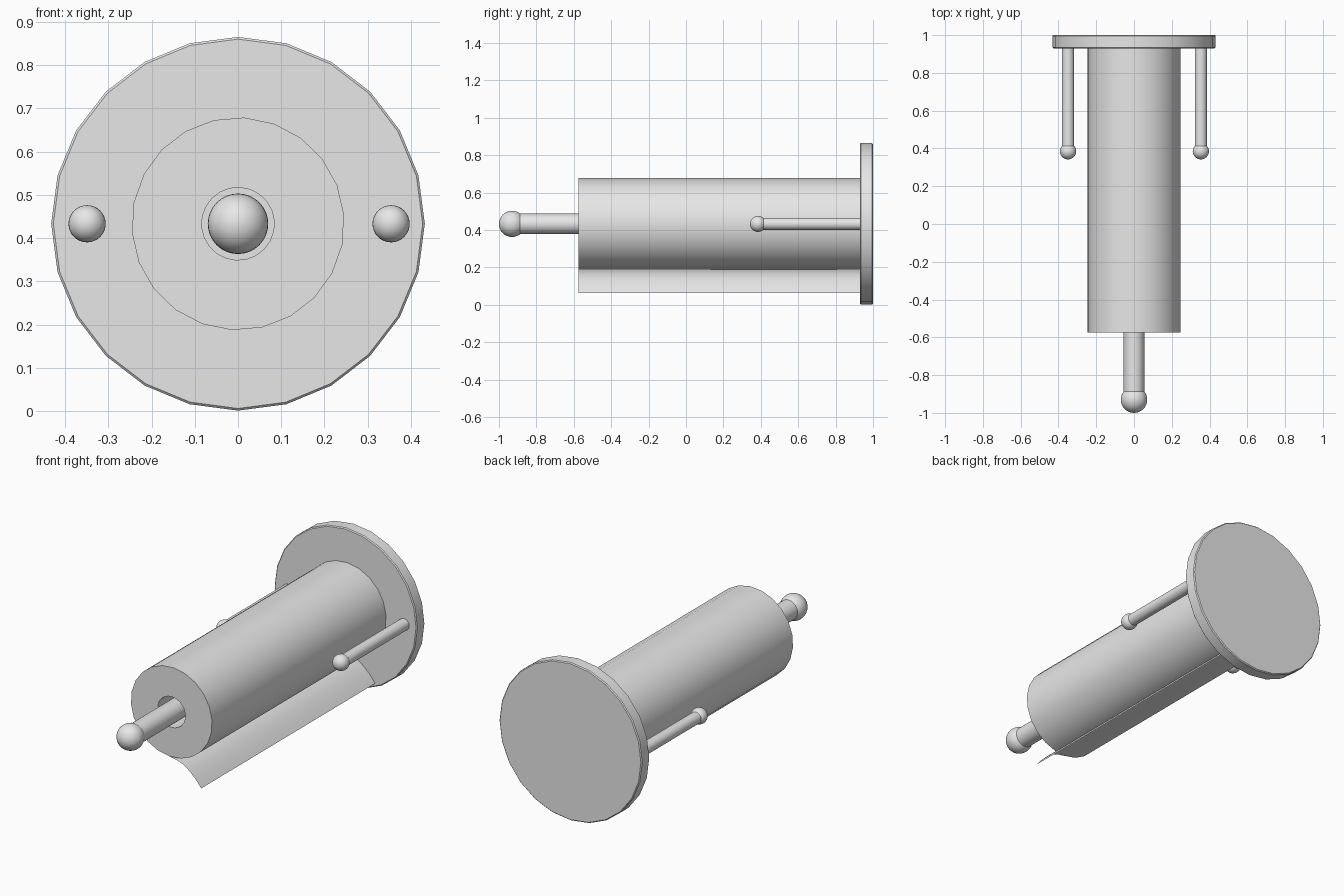
import bpy
import bmesh
from math import pi, sin, cos, radians
from mathutils import Matrix, Vector

cube = bpy.data.objects.get("Cube")
if cube:
    bpy.data.objects.remove(cube)

GREY = (0.8, 0.8, 0.8, 1.0)
CENTRE_Z = 0.433
ROLL_FRONT, PLATE_FRONT, PLATE_BACK = -0.575, 0.93, 1.0

grey = bpy.data.materials.new("plain grey")
grey.diffuse_color = GREY
grey.use_nodes = True
grey.node_tree.nodes["Principled BSDF"].inputs["Base Color"].default_value = GREY


def finish(name, bm):
    mesh = bpy.data.meshes.new(name)
    bm.to_mesh(mesh)
    bm.free()
    mesh.materials.append(grey)
    obj = bpy.data.objects.new(name, mesh)
    bpy.context.collection.objects.link(obj)
    bpy.ops.object.select_all(action='DESELECT')
    obj.select_set(True)
    bpy.context.view_layer.objects.active = obj
    bpy.ops.object.shade_smooth_by_angle(angle=radians(35))
    return obj


def lathe(name, profile, sides, x=0.0, start=0.0, closed=False):
    """Revolve (radius, y) points about a front-to-back axis."""
    bm = bmesh.new()
    verts = [bm.verts.new((x + r * sin(start), y, CENTRE_Z + r * cos(start)))
             for r, y in profile]
    edges = [bm.edges.new(pair) for pair in zip(verts, verts[1:])]
    if closed:
        edges.append(bm.edges.new((verts[-1], verts[0])))
    bmesh.ops.spin(bm, geom=verts + edges, cent=(x, 0, CENTRE_Z),
                   axis=(0, 1, 0), angle=2 * pi, steps=sides)
    bmesh.ops.remove_doubles(bm, verts=bm.verts, dist=0.0001)
    bmesh.ops.recalc_face_normals(bm, faces=bm.faces)
    return finish(name, bm)


def ball(name, radius, x, y):
    bm = bmesh.new()
    place = Matrix.Translation((x, y, CENTRE_Z)) @ Matrix.Rotation(pi / 2, 4, 'X')
    bmesh.ops.create_uvsphere(bm, u_segments=32, v_segments=16,
                              radius=radius, matrix=place)
    return finish(name, bm)


def rod(name, radius, x, front, sides=32):
    return lathe(name, [(0, front), (radius, front),
                        (radius, PLATE_FRONT + 0.01), (0, PLATE_FRONT + 0.01)], sides, x)


# Wall plate with a fine chamfered rim
R, C = 0.432, 0.005
lathe("wall_plate", [(0, PLATE_FRONT), (R - C, PLATE_FRONT), (R, PLATE_FRONT + C),
                     (R, PLATE_BACK - C), (R - C, PLATE_BACK), (0, PLATE_BACK)], 24)

# Hollow paper roll
lathe("paper_roll", [(0.084, ROLL_FRONT), (0.246, ROLL_FRONT),
                     (0.246, PLATE_FRONT), (0.084, PLATE_FRONT)],
      22, start=radians(3.3), closed=True)

# Central spindle and its knob
rod("spindle", 0.055, 0, -0.92)
ball("spindle_knob", 0.07, 0, -0.93)

# Side pegs with small knobs
for side, x in (("left", 0.354), ("right", -0.349)):
    rod(side + "_peg", 0.032, x, 0.39)
    ball(side + "_peg_knob", 0.043, x, 0.385)

# Loose paper sheet hanging off the roll
bm = bmesh.new()
curve = [(-0.02, 0.188), (0.035, 0.178), (0.075, 0.163),
         (0.11, 0.138), (0.147, 0.103), (0.18, 0.063)]
rows = [[bm.verts.new((x, y, z)) for y in (ROLL_FRONT, PLATE_FRONT)] for x, z in curve]
for a, b in zip(rows, rows[1:]):
    bm.faces.new((a[0], b[0], b[1], a[1]))
finish("loose_sheet", bm)
